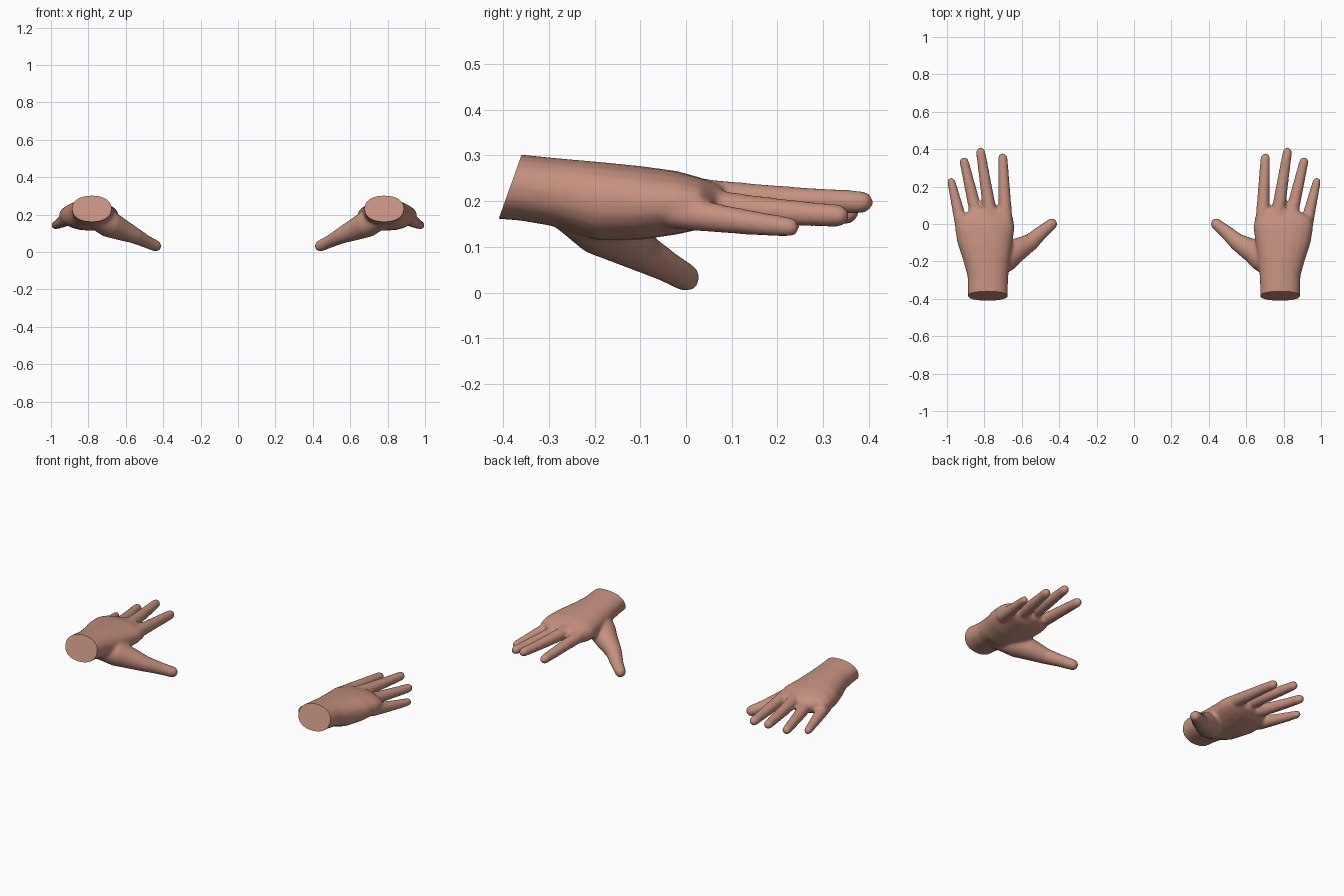
import bpy, bmesh, math
from mathutils import Vector

cube = bpy.data.objects.get("Cube")
if cube:
    bpy.data.objects.remove(cube, do_unlink=True)

skin = bpy.data.materials.new("skin")
skin.use_nodes = True
skin_colour = (0.55, 0.28, 0.21, 1)
skin.diffuse_color = skin_colour
skin.node_tree.nodes["Principled BSDF"].inputs["Base Color"].default_value = skin_colour

SIDES = 20


def loft(bm, stations, power=1.0, rounded=True, along=None):
    """Skin elliptical rings; each station is (centre, half width, half height)."""
    stations = [(Vector(c), w, h) for c, w, h in stations]
    tangents = []
    for i in range(len(stations)):
        a = stations[max(i - 1, 0)][0]
        b = stations[min(i + 1, len(stations) - 1)][0]
        tangents.append(Vector(along) if along else (b - a).normalized())
    if rounded:
        # dome on the fingertip
        centre, w, h = stations[-1]
        for angle in (30, 55, 75):
            s, k = math.sin(math.radians(angle)), math.cos(math.radians(angle))
            stations.append((centre + tangents[-1] * w * s, w * k, h * k))
            tangents.append(tangents[-1])
    rings = []
    for (centre, w, h), t in zip(stations, tangents):
        side = t.cross(Vector((0, 0, 1))).normalized()
        up = side.cross(t)
        ring = []
        for i in range(SIDES):
            a = math.tau * i / SIDES
            c, s = math.cos(a), math.sin(a)
            c = math.copysign(abs(c) ** power, c)
            s = math.copysign(abs(s) ** power, s)
            ring.append(bm.verts.new(centre + side * w * c + up * h * s))
        rings.append(ring)
    for low, high in zip(rings, rings[1:]):
        for i in range(SIDES):
            j = (i + 1) % SIDES
            bm.faces.new((low[i], low[j], high[j], high[i]))
    bm.faces.new(rings[0][::-1])
    bm.faces.new(rings[-1])


def finger(bm, base, tip, base_r, tip_r, sag):
    """Finger from knuckle to the centre of its tip dome."""
    base, tip = Vector(base), Vector(tip)
    stations = []
    for f in (0, 0.25, 0.5, 0.75, 1):
        centre = base.lerp(tip, f) + Vector((0, 0, -sag * math.sin(math.pi * f)))
        r = base_r + (tip_r - base_r) * f
        stations.append((centre, r, r))
    loft(bm, stations)


bm = bmesh.new()

# wrist and palm: y, x min, x max, z min, z max
palm = [
    (-0.46, 0.675, 0.888, 0.165, 0.312),
    (-0.36, 0.675, 0.888, 0.157, 0.302),
    (-0.28, 0.672, 0.89, 0.143, 0.294),
    (-0.20, 0.662, 0.912, 0.115, 0.287),
    (-0.10, 0.650, 0.945, 0.115, 0.277),
    (-0.02, 0.638, 0.958, 0.127, 0.266),
    (0.03, 0.645, 0.953, 0.138, 0.252),
    (0.08, 0.675, 0.865, 0.160, 0.235),
]
loft(bm, [(((a + b) / 2, y, (c + d) / 2), (b - a) / 2, (d - c) / 2)
          for y, a, b, c, d in palm], power=0.9, rounded=False, along=(0, 1, 0))

# index, middle, ring and little fingers
finger(bm, (0.685, -0.01, 0.205), (0.702, 0.352, 0.175), 0.038, 0.026, 0.0)
finger(bm, (0.760, 0.00, 0.214), (0.820, 0.385, 0.198), 0.039, 0.025, 0.003)
finger(bm, (0.830, 0.00, 0.196), (0.908, 0.333, 0.168), 0.038, 0.025, 0.003)
finger(bm, (0.915, -0.03, 0.178), (0.977, 0.227, 0.143), 0.038, 0.022, 0.002)

# thumb and the fleshy mound at its root
loft(bm, [
    ((0.77, -0.25, 0.19), 0.06, 0.06),
    ((0.69, -0.18, 0.150), 0.078, 0.072),
    ((0.62, -0.135, 0.118), 0.062, 0.058),
    ((0.55, -0.095, 0.087), 0.046, 0.043),
    ((0.49, -0.040, 0.056), 0.036, 0.034),
    ((0.44, 0.000, 0.033), 0.031, 0.031),
])
bmesh.ops.recalc_face_normals(bm, faces=bm.faces)
mesh = bpy.data.meshes.new("hand_parts")
bm.to_mesh(mesh)
bm.free()

# fuse the parts into one soft skin
parts = bpy.data.objects.new("hand_parts", mesh)
bpy.context.collection.objects.link(parts)
remesh = parts.modifiers.new("fuse", "REMESH")
remesh.mode = "VOXEL"
remesh.voxel_size = 0.008
smooth = parts.modifiers.new("soften", "SMOOTH")
smooth.factor = 0.5
smooth.iterations = 9
graph = bpy.context.evaluated_depsgraph_get()
skin_mesh = bpy.data.meshes.new_from_object(parts.evaluated_get(graph))
bpy.data.objects.remove(parts, do_unlink=True)


def make_hand(name, sign):
    bm = bmesh.new()
    bm.from_mesh(skin_mesh)
    # slanted flat cut across the wrist
    cut = bmesh.ops.bisect_plane(
        bm, geom=bm.verts[:] + bm.edges[:] + bm.faces[:],
        plane_co=(0, -0.36, 0.30), plane_no=(0, -0.94, 0.336), clear_outer=True)
    rim = [e for e in cut["geom_cut"] if isinstance(e, bmesh.types.BMEdge)]
    bmesh.ops.edgeloop_fill(bm, edges=rim)
    for v in bm.verts:
        v.co.x *= sign
    bmesh.ops.recalc_face_normals(bm, faces=bm.faces)
    mesh = bpy.data.meshes.new(name)
    bm.to_mesh(mesh)
    bm.free()
    mesh.materials.clear()
    mesh.materials.append(skin)
    hand = bpy.data.objects.new(name, mesh)
    bpy.context.collection.objects.link(hand)
    bpy.ops.object.select_all(action="DESELECT")
    hand.select_set(True)
    bpy.context.view_layer.objects.active = hand
    bpy.ops.object.shade_smooth_by_angle(angle=math.radians(50))


make_hand("left_hand", 1)
make_hand("right_hand", -1)
